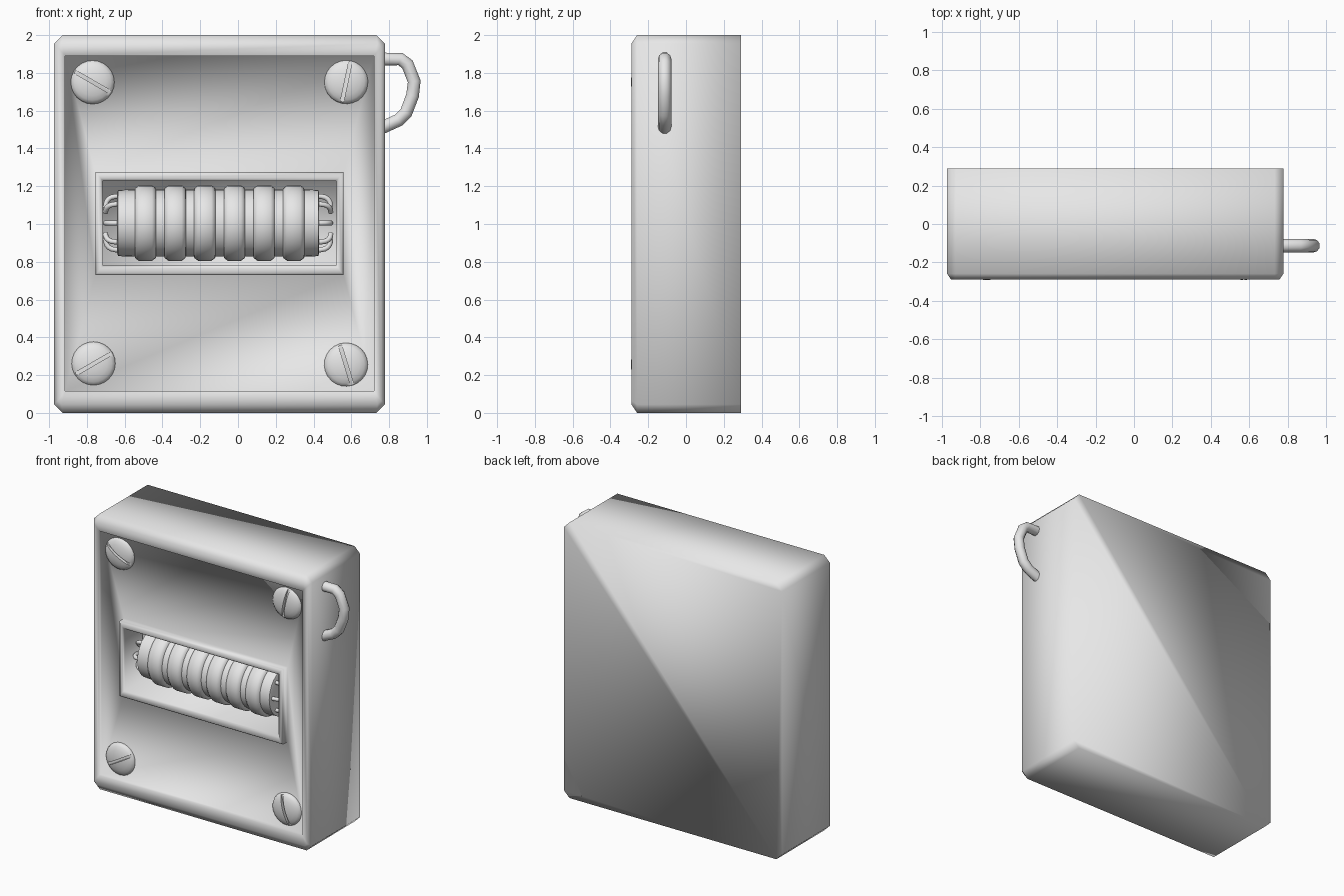
import bpy, bmesh, math
from mathutils import Matrix, Vector

cube = bpy.data.objects.get("Cube")
if cube:
    bpy.data.objects.remove(cube)

grey = bpy.data.materials.new("light grey")
grey.use_nodes = True
COLOR = (0.8, 0.8, 0.8, 1)
grey.diffuse_color = COLOR
grey.node_tree.nodes["Principled BSDF"].inputs["Base Color"].default_value = COLOR


def finish(name, bm, angle=180):
    bmesh.ops.remove_doubles(bm, verts=bm.verts, dist=0.0005)
    bmesh.ops.recalc_face_normals(bm, faces=bm.faces)
    mesh = bpy.data.meshes.new(name)
    bm.to_mesh(mesh)
    bm.free()
    mesh.materials.append(grey)
    obj = bpy.data.objects.new(name, mesh)
    bpy.context.collection.objects.link(obj)
    smooth(obj, angle)
    return obj


def smooth(obj, angle):
    bpy.ops.object.select_all(action='DESELECT')
    obj.select_set(True)
    bpy.context.view_layer.objects.active = obj
    if angle >= 180:
        bpy.ops.object.shade_smooth()
    else:
        bpy.ops.object.shade_smooth_by_angle(angle=math.radians(angle))


def loft(bm, loops):
    """Bridge equal-length loops of points, cap both ends, return the first cap."""
    rings = [[bm.verts.new(p) for p in loop] for loop in loops]
    n = len(rings[0])
    for a, b in zip(rings, rings[1:]):
        for i in range(n):
            j = (i + 1) % n
            bm.faces.new((a[i], a[j], b[j], b[i]))
    bm.faces.new(rings[-1])
    return bm.faces.new(rings[0])


def rect(half_x, z0, z1, y, c=0.0, cx=-0.098):
    """Rectangle facing the front, with corners cut by c."""
    x0, x1 = cx - half_x, cx + half_x
    return [(x0 + c, y, z0), (x1 - c, y, z0), (x1, y, z0 + c), (x1, y, z1 - c),
            (x1 - c, y, z1), (x0 + c, y, z1), (x0, y, z1 - c), (x0, y, z0 + c)]


def lathe(profile, sides):
    """Loops around the x axis from (x, radius) points."""
    return [[(x, -r * math.cos(2 * math.pi * i / sides), r * math.sin(2 * math.pi * i / sides))
             for i in range(sides)] for x, r in profile]


def tube(name, points, radius, handle):
    curve = bpy.data.curves.new(name, 'CURVE')
    curve.dimensions = '3D'
    curve.bevel_depth = radius
    curve.bevel_resolution = 3
    curve.use_fill_caps = True
    curve.resolution_u = 2
    spline = curve.splines.new('BEZIER')
    spline.bezier_points.add(len(points) - 1)
    for bp, p in zip(spline.bezier_points, points):
        bp.co = p
        bp.handle_left_type = bp.handle_right_type = handle
    obj = bpy.data.objects.new(name, curve)
    bpy.context.collection.objects.link(obj)
    curve.materials.append(grey)
    bpy.ops.object.select_all(action='DESELECT')
    obj.select_set(True)
    bpy.context.view_layer.objects.active = obj
    bpy.ops.object.convert(target='MESH')
    smooth(bpy.context.view_layer.objects.active, 60)


# Casing: chamfered box, funnel recess, raised window frame and cavity
FRONT = -0.289
bm = bmesh.new()
back = loft(bm, [
    rect(0.876, 0.0, 2.0, 0.29, 0.045),
    rect(0.876, 0.0, 2.0, FRONT + 0.03, 0.045),
    rect(0.856, 0.045, 1.955, FRONT, 0.02),
    rect(0.817, 0.115, 1.89, FRONT),
    rect(0.817, 0.115, 1.89, FRONT + 0.03),
    rect(0.657, 0.73, 1.275, FRONT + 0.06),
    rect(0.657, 0.73, 1.275, FRONT + 0.01),
    rect(0.647, 0.74, 1.265, FRONT),
    rect(0.63, 0.765, 1.243, FRONT),
    rect(0.618, 0.78, 1.228, FRONT + 0.012),
    rect(0.618, 0.78, 1.228, FRONT + 0.42),
])
bmesh.utils.face_split(back, back.verts[0], back.verts[3])
finish("casing", bm)

# Drum with six raised bands
AXIS = Vector((0, FRONT + 0.215, 1.005))
bm = bmesh.new()
core = [(-0.64, 0.16), (-0.635, 0.175), (-0.56, 0.178), (0.36, 0.178), (0.425, 0.175), (0.43, 0.16)]
loft(bm, lathe(core, 32))
bmesh.ops.translate(bm, verts=bm.verts, vec=AXIS)
finish("drum_core", bm, 40)
for i in range(6):
    x = -0.49 + i * 0.157
    bm = bmesh.new()
    loft(bm, lathe([(x - 0.058, 0.17), (x - 0.055, 0.185), (x - 0.035, 0.2),
                    (x + 0.035, 0.2), (x + 0.055, 0.185), (x + 0.058, 0.17)], 32))
    bmesh.ops.translate(bm, verts=bm.verts, vec=AXIS)
    finish(f"drum_band_{i + 1}", bm, 60)

# Small hooks around both drum ends
for side, end, label in ((-1, -0.635, "right"), (1, 0.425, "left")):
    for i in range(8):
        a = math.radians(45 * i)
        radial = Vector((0, -math.cos(a), math.sin(a)))
        path = [AXIS + Vector((end + side * dx, 0, 0)) + radial * r
                for dx, r in ((-0.01, 0.142), (0.035, 0.137), (0.06, 0.115), (0.066, 0.08))]
        tube(f"drum_hook_{label}_{i + 1}", path, 0.014, 'AUTO')

# Slotted dome screws
for name, x, z, turn in (("upper_right", -0.77, 1.752, -30), ("upper_left", 0.573, 1.753, 78),
                         ("lower_right", -0.765, 0.26, 30), ("lower_left", 0.572, 0.254, -73)):
    place = Matrix.Translation((x, FRONT + 0.04, z)) @ Matrix.Rotation(math.radians(-turn), 4, 'Y')
    bm = bmesh.new()
    dome = [(0.06, 0.1), (0.0, 0.117)]
    dome += [(-0.042 * math.sin(t), 0.117 * math.cos(t)) for t in (0.3, 0.6, 0.9, 1.2, 1.45)]
    loft(bm, lathe(dome, 24))
    bm.transform(place @ Matrix.Rotation(math.pi / 2, 4, 'Z'))
    screw = finish(f"screw_{name}", bm, 60)
    bm = bmesh.new()
    bmesh.ops.create_cube(bm, size=1)
    bm.transform(place @ Matrix.Translation((0, -0.04, 0)) @ Matrix.Diagonal((0.4, 0.05, 0.018, 1)))
    cutter = finish(f"slot_cutter_{name}", bm, 30)
    cut = screw.modifiers.new("slot", 'BOOLEAN')
    cut.object = cutter
    cut.solver = 'EXACT'
    bpy.context.view_layer.objects.active = screw
    bpy.ops.object.modifier_apply(modifier=cut.name)
    bpy.data.objects.remove(cutter)
    smooth(screw, 60)

# Side carrying loop
tube("carry_loop", [(x, -0.113, z) for x, z in (
    (0.74, 1.873), (0.86, 1.873), (0.897, 1.845), (0.933, 1.755),
    (0.924, 1.68), (0.89, 1.59), (0.85, 1.55), (0.74, 1.5))], 0.036, 'VECTOR')
